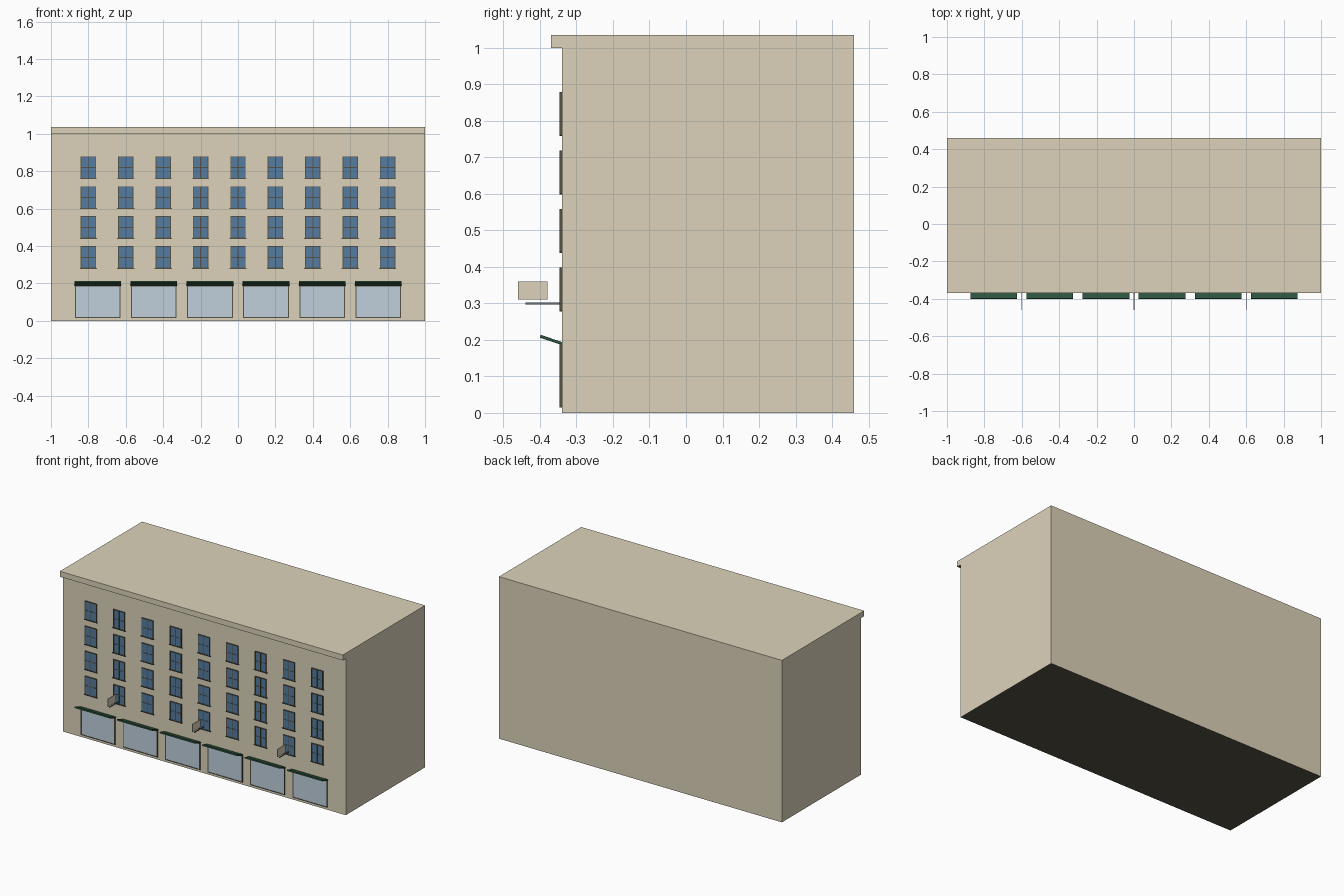
import bpy, bmesh
from mathutils import Matrix, Vector

if "Cube" in bpy.data.objects:
    bpy.data.objects.remove(bpy.data.objects["Cube"])


def material(name, rgb):
    m = bpy.data.materials.new(name)
    m.diffuse_color = (*rgb, 1.0)
    m.use_nodes = True
    m.node_tree.nodes["Principled BSDF"].inputs["Base Color"].default_value = m.diffuse_color
    return m


STONE = material("beige_stone", (0.72, 0.65, 0.49))
GLASS = material("blue_glass", (0.09, 0.20, 0.35))
SHOP = material("pale_shop_glass", (0.53, 0.63, 0.72))
GREEN = material("dark_green_canvas", (0.025, 0.085, 0.045))
METAL = material("grey_metal", (0.18, 0.18, 0.21))
DARK = material("dark_frame", (0.09, 0.085, 0.06))


def finish(name, mat, bm, under=None):
    """Make the object; faces pointing down take the second material if given."""
    if under:
        bm.normal_update()
        for f in bm.faces:
            f.material_index = int(f.normal.z < -0.9)
    mesh = bpy.data.meshes.new(name)
    bm.to_mesh(mesh)
    bm.free()
    mesh.materials.append(mat)
    if under:
        mesh.materials.append(under)
    ob = bpy.data.objects.new(name, mesh)
    bpy.context.collection.objects.link(ob)
    return ob


def boxes(name, mat, bounds, under=None):
    """One object from boxes given as (x0, x1, y0, y1, z0, z1)."""
    bm = bmesh.new()
    for x0, x1, y0, y1, z0, z1 in bounds:
        place = Matrix.Translation(((x0 + x1) / 2, (y0 + y1) / 2, (z0 + z1) / 2))
        bmesh.ops.create_cube(bm, size=1, matrix=place @ Matrix.Diagonal((x1 - x0, y1 - y0, z1 - z0, 1)))
    return finish(name, mat, bm, under)


WALL = -0.34


def border(x, half, z0, z1, w):
    """Four strips framing an opening on the front wall."""
    y = (WALL - 0.006, WALL + 0.002)
    return [(x - half, x - half + w, *y, z0, z1), (x + half - w, x + half, *y, z0, z1),
            (x - half + w, x + half - w, *y, z0, z0 + w), (x - half + w, x + half - w, *y, z1 - w, z1)]


# Main block and the cornice slab overhanging the front, dark underneath
boxes("building_body", STONE, [(-1, 1, WALL, 0.46, 0, 1.0)], DARK)
boxes("roof_cornice", STONE, [(-1, 1, -0.37, 0.46, 1.0, 1.035)], DARK)

# Upper windows: four rows of nine, with frames, cross bars and sills
grid = [((i - 4) * 0.2, 0.28 + j * 0.16) for i in range(9) for j in range(4)]
boxes("window_panes", GLASS,
      [(x - 0.039, x + 0.039, WALL - 0.004, WALL + 0.01, z, z + 0.118) for x, z in grid])
bars = []
for x, z in grid:
    bars += border(x, 0.041, z, z + 0.119, 0.004)
    bars.append((x - 0.002, x + 0.002, WALL - 0.0055, WALL, z + 0.004, z + 0.115))
    bars.append((x - 0.037, x + 0.037, WALL - 0.005, WALL, z + 0.057, z + 0.061))
boxes("window_frames", DARK, bars)
boxes("window_sills", DARK,
      [(x - 0.046, x + 0.046, WALL - 0.007, WALL, z - 0.002, z + 0.002) for x, z in grid])

# Shop windows along the ground floor, with dark frames
shops = [-0.75 + 0.3 * i for i in range(6)]
boxes("shop_windows", SHOP,
      [(x - 0.118, x + 0.118, WALL - 0.004, WALL + 0.01, 0.018, 0.187) for x in shops])
boxes("shop_frames", DARK, [b for x in shops for b in border(x, 0.122, 0.015, 0.188, 0.005)])

# Awnings rising outwards from the wall, extruded along x
bm = bmesh.new()
profile = [(WALL, 0.186), (WALL, 0.194), (-0.398, 0.214), (-0.4, 0.206)]
for x in shops:
    face = bm.faces.new([bm.verts.new((x - 0.125, y, z)) for y, z in profile])
    out = bmesh.ops.extrude_face_region(bm, geom=[face], use_keep_orig=True)
    bmesh.ops.translate(bm, vec=Vector((0.25, 0, 0)),
                        verts=[v for v in out["geom"] if isinstance(v, bmesh.types.BMVert)])
bmesh.ops.recalc_face_normals(bm, faces=bm.faces)
finish("awnings", GREEN, bm)

# Projecting blank signs with their support rods
posts = (-0.6, 0.0, 0.6)
boxes("sign_rods", METAL,
      [(x - 0.002, x + 0.002, -0.44, WALL, 0.297, 0.303) for x in posts])
boxes("sign_boards", STONE,
      [(x - 0.002, x + 0.002, -0.46, -0.38, 0.31, 0.36) for x in posts])
